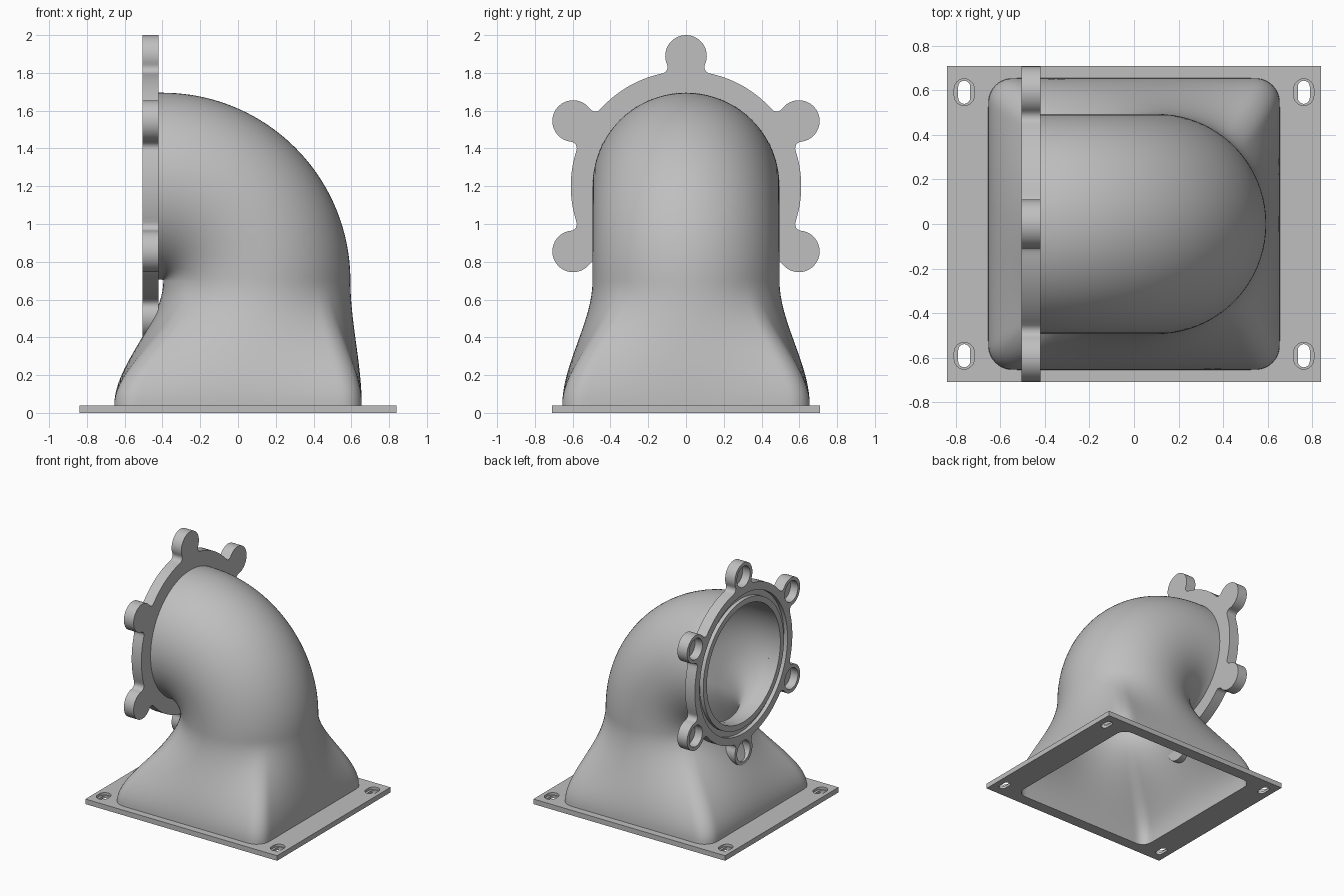
import bpy, bmesh
from math import sin, cos, pi, sqrt, acos, atan2, radians

cube = bpy.data.objects.get("Cube")
if cube:
    bpy.data.objects.remove(cube, do_unlink=True)

grey = bpy.data.materials.new("light_grey")
grey.use_nodes = True
grey.diffuse_color = (0.52, 0.52, 0.52, 1)
grey.node_tree.nodes["Principled BSDF"].inputs["Base Color"].default_value = grey.diffuse_color


def loft(name, rings, closed=False):
    """Skin a list of equal-length rings; cap the ends unless closed on itself."""
    bm = bmesh.new()
    rows = [[bm.verts.new(p) for p in ring] for ring in rings]
    n = len(rows[0])
    pairs = list(zip(rows, rows[1:]))
    if closed:
        pairs.append((rows[-1], rows[0]))
    else:
        bm.faces.new(rows[0])
        bm.faces.new(rows[-1])
    for a, b in pairs:
        for i in range(n):
            j = (i + 1) % n
            bm.faces.new((a[i], a[j], b[j], b[i]))
    bmesh.ops.recalc_face_normals(bm, faces=bm.faces)
    mesh = bpy.data.meshes.new(name)
    bm.to_mesh(mesh)
    bm.free()
    mesh.materials.append(grey)
    obj = bpy.data.objects.new(name, mesh)
    bpy.context.collection.objects.link(obj)
    return obj


def cut(obj, cutter):
    """Subtract the cutter from the object and discard it."""
    cutter.hide_render = True
    mod = obj.modifiers.new("cut", 'BOOLEAN')
    mod.operation, mod.solver, mod.object = 'DIFFERENCE', 'EXACT', cutter
    graph = bpy.context.evaluated_depsgraph_get()
    mesh = bpy.data.meshes.new_from_object(obj.evaluated_get(graph))
    obj.modifiers.clear()
    obj.data = mesh
    bpy.data.objects.remove(cutter, do_unlink=True)


def flat(outline, z):
    return [(u, v, z) for u, v in outline]


def upright(outline, x):
    return [(x, u, v + AXIS_Z) for u, v in outline]


def arc(cx, cy, r, a0, a1, n):
    return [(cx + r * cos(a0 + (a1 - a0) * i / n),
             cy + r * sin(a0 + (a1 - a0) * i / n)) for i in range(n + 1)]


def circle(r, cx=0, cy=0, n=96):
    return arc(cx, cy, r, 0, 2 * pi, n)[:-1]


def slot(cx, cy, r, half):
    return arc(cx, cy + half, r, 0, pi, 12) + arc(cx, cy - half, r, pi, 2 * pi, 12)


# Shared dimensions
PLATE_TOP, BEND_Z, AXIS_Z = 0.04, 0.7, 1.2
FACE_X, BACK_X, PIVOT_X, BEND_R = -0.505, -0.42, -0.4, 0.5
SIDES = 128
# Angles packed more tightly around the square's corners
ANGLES = [f + 0.16 * sin(4 * f) for f in (2 * pi * i / SIDES for i in range(SIDES))]


def rounded_square(half, corner):
    pts = []
    for t in ANGLES:
        c, s = abs(cos(t)), abs(sin(t))
        k = half - corner
        d = half / max(c, s)
        if d * min(c, s) > k:
            b = k * (c + s)
            d = b + sqrt(b * b - 2 * k * k + corner * corner)
        pts.append((d * cos(t), d * sin(t)))
    return pts


def duct_skin(half, corner, r):
    """Rings from the square foot up to a circle, then round the elbow."""
    rings = []
    square = rounded_square(half, corner)
    cx = PIVOT_X + BEND_R
    for i in range(25):
        t = i / 24
        s = t * t * (3 - 2 * t)
        z = PLATE_TOP + (BEND_Z - PLATE_TOP) * t
        rings.append([((1 - s) * u + s * (cx + r * cos(a)),
                       (1 - s) * v + s * r * sin(a), z)
                      for (u, v), a in zip(square, ANGLES)])
    for i in range(1, 41):
        b = pi / 2 * i / 40
        rings.append([(PIVOT_X + (BEND_R + r * cos(a)) * cos(b), r * sin(a),
                       BEND_Z + (BEND_R + r * cos(a)) * sin(b)) for a in ANGLES])
    rings.append([(BACK_X, y, z) for x, y, z in rings[-1]])
    return rings


# Hollow duct: outer skin up, inner skin back down
duct = loft("elbow_duct",
            duct_skin(0.655, 0.11, 0.495) + duct_skin(0.62, 0.08, 0.46)[::-1], closed=True)

# Base plate with duct opening and four recessed slots
corners = [(-0.84, -0.71), (0.84, -0.71), (0.84, 0.71), (-0.84, 0.71)]
plate = loft("base_plate", [flat(corners, 0), flat(corners, PLATE_TOP)])
opening = rounded_square(0.62, 0.08)
cut(plate, loft("opening_cutter", [flat(opening, -0.1), flat(opening, 0.1)]))
for x in (-0.763, 0.763):
    for y in (-0.592, 0.592):
        for r, half, low in ((0.027, 0.025, -0.1), (0.045, 0.015, 0.02)):
            shape = slot(x, y, r, half)
            cut(plate, loft("slot_cutter", [flat(shape, low), flat(shape, 0.1)]))

# Flange outline: disc with six filleted lobes
DISC, LOBE, REACH, FILLET = 0.61, 0.11, 0.69, 0.035
swing = acos(((DISC + FILLET) ** 2 + REACH ** 2 - (LOBE + FILLET) ** 2)
             / (2 * (DISC + FILLET) * REACH))
fx, fy = (DISC + FILLET) * cos(swing), (DISC + FILLET) * sin(swing)
lean = atan2(fy, fx - REACH)
half_lobe = (arc(REACH, 0, LOBE, 0, lean, 16)
             + arc(fx, fy, FILLET, lean - pi, swing - pi, 6)[1:]
             + arc(0, 0, DISC, swing, pi / 6, 8)[1:-1])
one_lobe = [(u, -v) for u, v in half_lobe[:0:-1]] + half_lobe
outline, pockets = [], []
for k in range(6):
    a = radians(30 + 60 * k)
    outline += [(u * cos(a) - v * sin(a), u * sin(a) + v * cos(a)) for u, v in one_lobe]
    outline.append((DISC * cos(a + pi / 6), DISC * sin(a + pi / 6)))
    pockets.append((REACH * cos(a), REACH * sin(a)))
flange = loft("lobed_flange", [upright(outline, FACE_X), upright(outline, BACK_X)])

# Bore, seal groove and blind lobe pockets
bore = circle(0.46)
cut(flange, loft("bore_cutter", [upright(bore, -0.6), upright(bore, -0.3)]))
wide, narrow = circle(0.55), circle(0.505)
floor = FACE_X + 0.03
cut(flange, loft("groove_cutter", [upright(wide, -0.6), upright(wide, floor),
                                   upright(narrow, floor), upright(narrow, -0.6)], closed=True))
for u, v in pockets:
    hole = circle(0.082, u, v, 40)
    cut(flange, loft("pocket_cutter", [upright(hole, -0.6), upright(hole, FACE_X + 0.065)]))

# Smooth shading with crisp edges
bpy.ops.object.select_all(action='DESELECT')
for obj in (duct, plate, flange):
    obj.select_set(True)
bpy.context.view_layer.objects.active = duct
bpy.ops.object.shade_smooth_by_angle(angle=radians(30))
